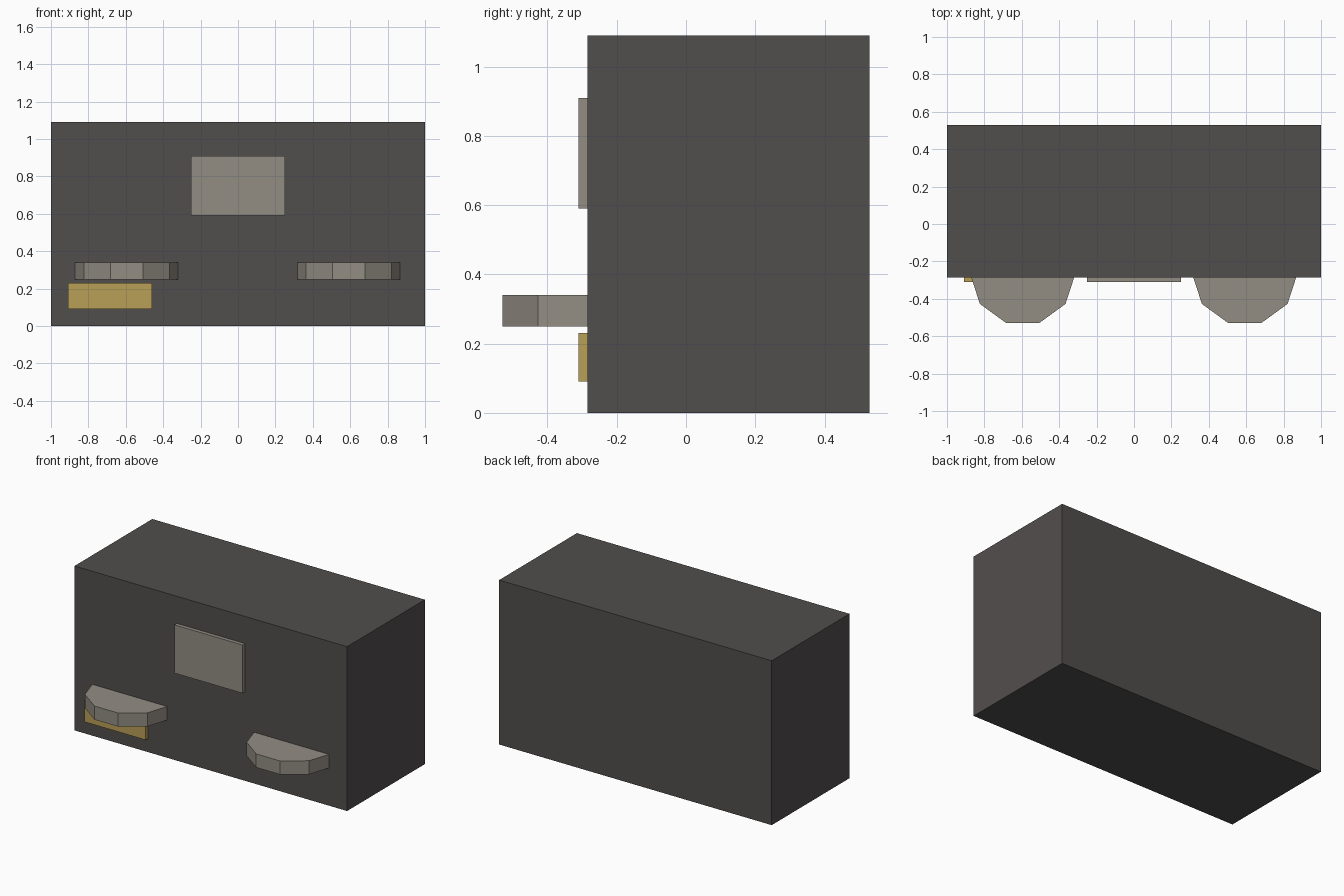
import bpy, bmesh, math

if "Cube" in bpy.data.objects:
    bpy.data.objects.remove(bpy.data.objects["Cube"])

FRONT = -0.285  # y of the body's front face


def material(name, rgb):
    m = bpy.data.materials.new(name)
    m.diffuse_color = (*rgb, 1)
    m.use_nodes = True
    m.node_tree.nodes["Principled BSDF"].inputs["Base Color"].default_value = m.diffuse_color
    return m


charcoal = material("charcoal", (0.083, 0.076, 0.074))
stone = material("stone grey", (0.288, 0.266, 0.227))
ochre = material("ochre", (0.48, 0.342, 0.095))


def finish(name, bm, mat):
    bmesh.ops.recalc_face_normals(bm, faces=bm.faces)
    me = bpy.data.meshes.new(name)
    bm.to_mesh(me)
    bm.free()
    me.materials.append(mat)
    bpy.context.collection.objects.link(bpy.data.objects.new(name, me))


def box(name, lo, hi, mat):
    bm = bmesh.new()
    bmesh.ops.create_cube(bm, size=1)
    for v in bm.verts:
        v.co = [(a + b) / 2 + c * (b - a) for a, b, c in zip(lo, hi, v.co)]
    finish(name, bm, mat)


def shelf(name, cx, z0, z1, mat, radius=0.283, cy=-0.261):
    # ten-sided disc, cut off flat where it meets the body
    bm = bmesh.new()
    ring = []
    for i in range(10):
        a = math.radians(18 + 36 * i)
        ring.append(bm.verts.new((cx + radius * math.sin(a), cy - radius * math.cos(a), z0)))
    face = bm.faces.new(ring)
    ext = bmesh.ops.extrude_face_region(bm, geom=[face])
    for v in ext["geom"]:
        if isinstance(v, bmesh.types.BMVert):
            v.co.z = z1
    geom = bm.verts[:] + bm.edges[:] + bm.faces[:]
    cut = bmesh.ops.bisect_plane(bm, geom=geom, plane_co=(0, FRONT, 0),
                                 plane_no=(0, 1, 0), clear_outer=True)
    edges = [e for e in cut["geom_cut"] if isinstance(e, bmesh.types.BMEdge)]
    bmesh.ops.holes_fill(bm, edges=edges)
    finish(name, bm, mat)


# Main block
box("body", (-1, FRONT, 0), (1, 0.53, 1.09), charcoal)
# Front plates
box("upper_panel", (-0.25, -0.31, 0.59), (0.25, FRONT, 0.91), stone)
box("lower_plaque", (-0.91, -0.31, 0.09), (-0.46, FRONT, 0.23), ochre)
# Half-round shelves
for side, x in (("left", -0.595), ("right", 0.592)):
    shelf(side + "_shelf", x, 0.25, 0.34, stone)
